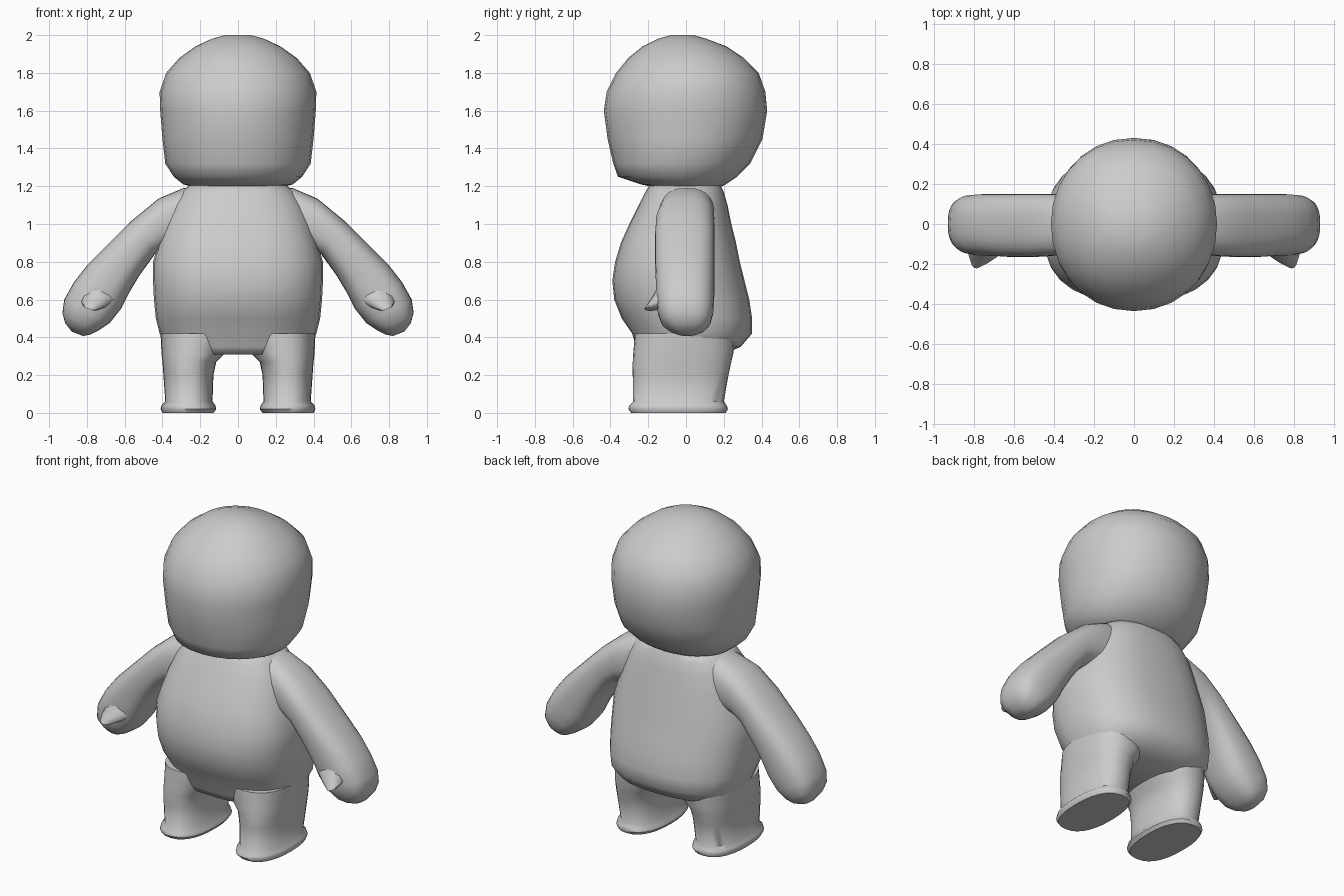
import bpy, bmesh, math
from mathutils import Vector

grey = bpy.data.materials.new("plain grey")
grey.diffuse_color = (0.6, 0.6, 0.6, 1)


def loft(name, rings, side=1, power=2.0, sides=28, angle=50):
    """Skin over rings; each ring is (x1, z1, x2, z2, y_front, y_back)."""
    bm = bmesh.new()
    loops = []
    for x1, z1, x2, z2, yf, yb in rings:
        mid = Vector(((x1 + x2) / 2, (yf + yb) / 2, (z1 + z2) / 2))
        across = Vector(((x1 - x2) / 2, 0, (z1 - z2) / 2))
        deep = Vector((0, (yb - yf) / 2, 0))
        loop = []
        for i in range(sides):
            t = 2 * math.pi * i / sides
            c, s = math.cos(t), math.sin(t)
            c = math.copysign(abs(c) ** (2 / power), c)
            s = math.copysign(abs(s) ** (2 / power), s)
            p = mid + across * c + deep * s
            loop.append(bm.verts.new((p.x * side, p.y, p.z)))
        loops.append(loop)
    for a, b in zip(loops, loops[1:]):
        for i in range(sides):
            j = (i + 1) % sides
            bm.faces.new((a[i], a[j], b[j], b[i]))
    bm.faces.new(loops[0])
    bm.faces.new(loops[-1])
    bmesh.ops.recalc_face_normals(bm, faces=bm.faces)
    mesh = bpy.data.meshes.new(name)
    bm.to_mesh(mesh)
    bm.free()
    mesh.materials.append(grey)
    ob = bpy.data.objects.new(name, mesh)
    bpy.context.collection.objects.link(ob)
    bpy.ops.object.select_all(action='DESELECT')
    ob.select_set(True)
    bpy.context.view_layer.objects.active = ob
    bpy.ops.object.shade_smooth_by_angle(angle=math.radians(angle))
    return ob


def upright(rows):
    """Level rings centred on x = 0 from (z, half_width, y_front, y_back)."""
    return [(w, z, -w, z, yf, yb) for z, w, yf, yb in rows]


# Big rounded head with a flat chin
loft("head", upright([
    (1.19, 0.22, -0.15, 0.17), (1.21, 0.29, -0.24, 0.21),
    (1.25, 0.34, -0.36, 0.27), (1.32, 0.385, -0.385, 0.34),
    (1.45, 0.40, -0.415, 0.405), (1.60, 0.412, -0.435, 0.43),
    (1.70, 0.415, -0.42, 0.42), (1.80, 0.38, -0.37, 0.385),
    (1.88, 0.31, -0.305, 0.305), (1.94, 0.225, -0.23, 0.215),
    (1.98, 0.14, -0.15, 0.11), (2.0, 0.07, -0.08, 0.04)]), power=2.1, angle=60)

# Torso with a round belly and a low seat
loft("torso", upright([
    (0.31, 0.34, -0.24, 0.20), (0.35, 0.385, -0.265, 0.29),
    (0.42, 0.415, -0.285, 0.35), (0.50, 0.435, -0.34, 0.35),
    (0.60, 0.445, -0.38, 0.335), (0.70, 0.45, -0.39, 0.31),
    (0.80, 0.45, -0.375, 0.285), (0.90, 0.42, -0.345, 0.265),
    (1.00, 0.39, -0.30, 0.24), (1.10, 0.35, -0.25, 0.22),
    (1.17, 0.30, -0.215, 0.20), (1.21, 0.25, -0.19, 0.18)]), power=2.5, angle=60)

for label, side in (("left", 1), ("right", -1)):
    # Leg with a flared sole
    loft(label + "_leg", [
        (0.40, 0.0, 0.13, 0.0, -0.29, 0.21),
        (0.41, 0.02, 0.115, 0.02, -0.305, 0.222),
        (0.405, 0.04, 0.12, 0.04, -0.30, 0.215),
        (0.385, 0.06, 0.135, 0.06, -0.28, 0.20),
        (0.395, 0.20, 0.13, 0.20, -0.282, 0.225),
        (0.40, 0.27, 0.115, 0.27, -0.282, 0.24),
        (0.405, 0.31, 0.075, 0.31, -0.28, 0.25),
        (0.41, 0.42, 0.03, 0.42, -0.27, 0.26)], side, 2.4)
    # Arm sloping down into a rounded mitten
    loft(label + "_arm", [
        (0.20, 1.19, 0.22, 0.90, -0.12, 0.14),
        (0.29, 1.19, 0.30, 0.88, -0.14, 0.15),
        (0.42, 1.135, 0.40, 0.86, -0.16, 0.15),
        (0.56, 1.02, 0.44, 0.84, -0.165, 0.15),
        (0.71, 0.87, 0.52, 0.73, -0.165, 0.15),
        (0.80, 0.78, 0.58, 0.63, -0.16, 0.15),
        (0.87, 0.69, 0.62, 0.55, -0.16, 0.15),
        (0.92, 0.60, 0.68, 0.475, -0.15, 0.145),
        (0.93, 0.53, 0.74, 0.435, -0.13, 0.13),
        (0.915, 0.475, 0.78, 0.415, -0.09, 0.10),
        (0.88, 0.43, 0.82, 0.407, -0.04, 0.05)], side, 2.6, angle=60)
    # Small pointed thumb at the front of the mitten
    loft(label + "_thumb", [
        (0.80, 0.71, 0.66, 0.66, -0.14, -0.02),
        (0.82, 0.64, 0.64, 0.60, -0.175, -0.03),
        (0.83, 0.59, 0.70, 0.56, -0.205, -0.08),
        (0.815, 0.56, 0.76, 0.54, -0.222, -0.15)], side, 2.0, 12)
